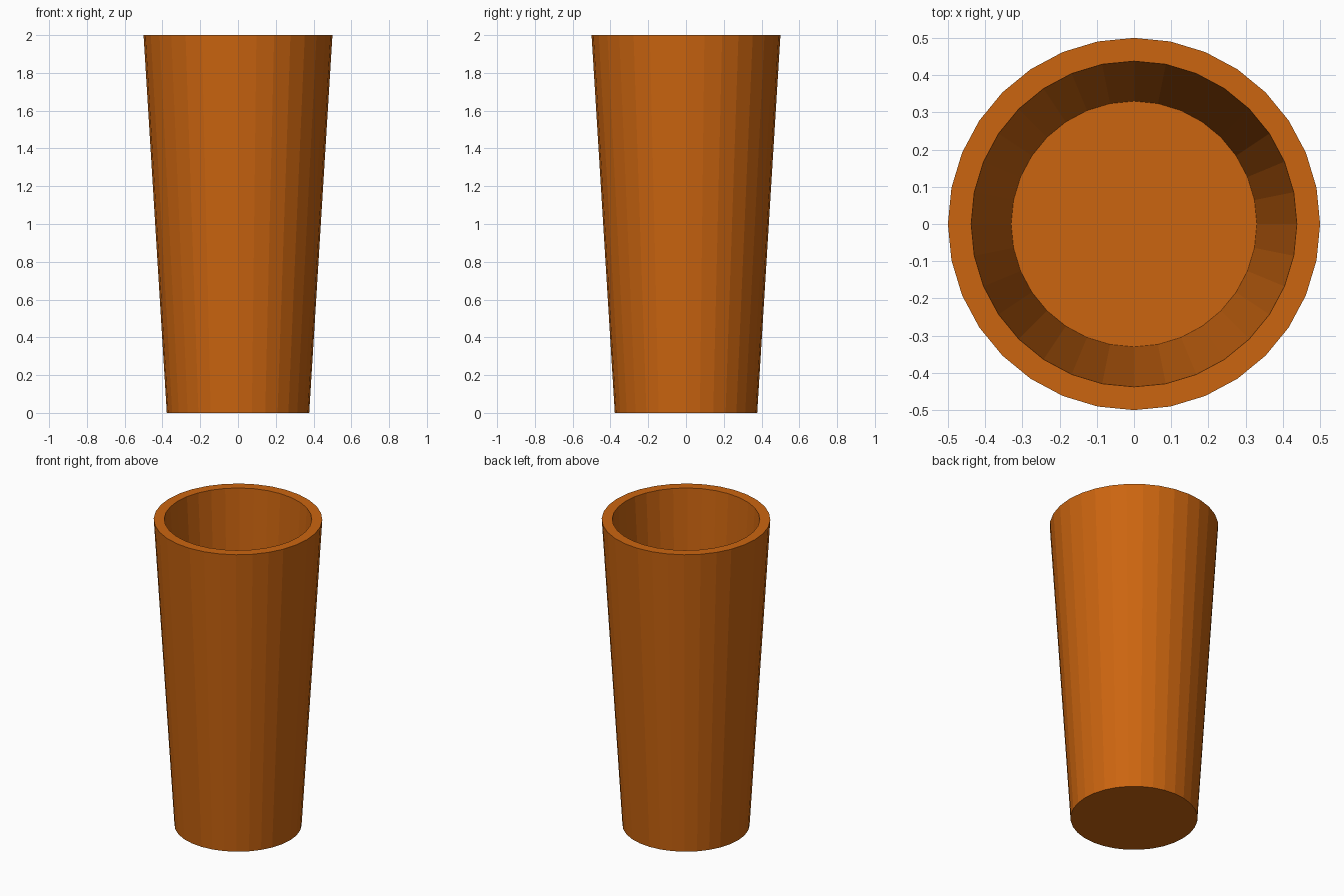
import bpy, bmesh
from math import cos, sin, tau

if "Cube" in bpy.data.objects:
    bpy.data.objects.remove(bpy.data.objects["Cube"])

SIDES = 32
# (radius, height) profile: outer base, outer rim, inner rim, inner floor
PROFILE = [(0.377, 0.0), (0.5, 2.0), (0.4375, 2.0), (0.33, 0.25)]

bm = bmesh.new()
rings = [[bm.verts.new((r * cos(tau * i / SIDES), r * sin(tau * i / SIDES), z))
          for i in range(SIDES)] for r, z in PROFILE]

# Outer wall, rim and inner wall
for a, b in zip(rings, rings[1:]):
    for i in range(SIDES):
        j = (i + 1) % SIDES
        bm.faces.new((a[i], a[j], b[j], b[i]))

# Underside and inner floor
bm.faces.new(rings[0][::-1])
bm.faces.new(rings[-1])
bmesh.ops.recalc_face_normals(bm, faces=bm.faces)

mesh = bpy.data.meshes.new("cup")
bm.to_mesh(mesh)
bm.free()
cup = bpy.data.objects.new("cup", mesh)
bpy.context.collection.objects.link(cup)

# Orange-brown clay
mat = bpy.data.materials.new("orange_clay")
mat.diffuse_color = (0.60, 0.13, 0.005, 1)
mat.use_nodes = True
mat.node_tree.nodes["Principled BSDF"].inputs["Base Color"].default_value = mat.diffuse_color
mesh.materials.append(mat)
